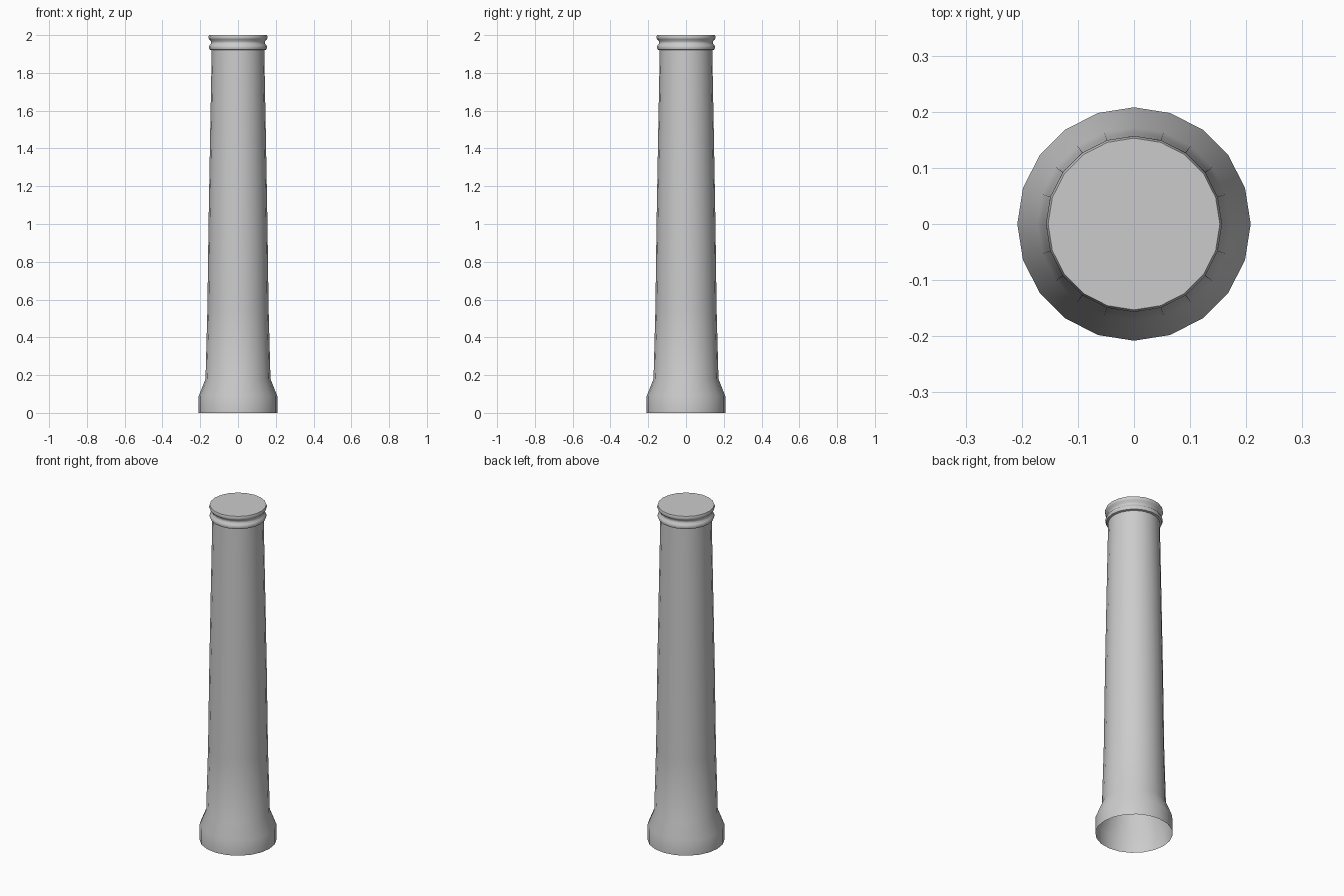
import bpy, bmesh, math

if "Cube" in bpy.data.objects:
    bpy.data.objects.remove(bpy.data.objects["Cube"])

SIDES = 20

# Radius and height, from the open foot up to the capital
PROFILE = [
    (0.208, 0.0), (0.208, 0.09), (0.172, 0.18),          # plinth and flare
    (0.162, 0.55), (0.156, 1.0), (0.147, 1.5), (0.139, 1.92),  # tapering shaft
    (0.150, 1.923), (0.155, 1.935), (0.150, 1.947),      # lower bead
    (0.142, 1.955), (0.142, 1.968),                      # groove
    (0.153, 1.978), (0.157, 1.988), (0.153, 2.0),        # top lip
]

# Revolve the profile
bm = bmesh.new()
rings = []
for r, z in PROFILE:
    rings.append([bm.verts.new((r * math.cos(math.tau * i / SIDES),
                                r * math.sin(math.tau * i / SIDES), z))
                  for i in range(SIDES)])
for low, high in zip(rings, rings[1:]):
    for i in range(SIDES):
        j = (i + 1) % SIDES
        bm.faces.new((low[i], low[j], high[j], high[i]))

# Flat top
bm.faces.new(rings[-1])

mesh = bpy.data.meshes.new("column")
bm.to_mesh(mesh)
bm.free()
column = bpy.data.objects.new("column", mesh)
bpy.context.collection.objects.link(column)
bpy.context.view_layer.objects.active = column
column.select_set(True)
bpy.ops.object.shade_smooth_by_angle(angle=math.radians(50))
